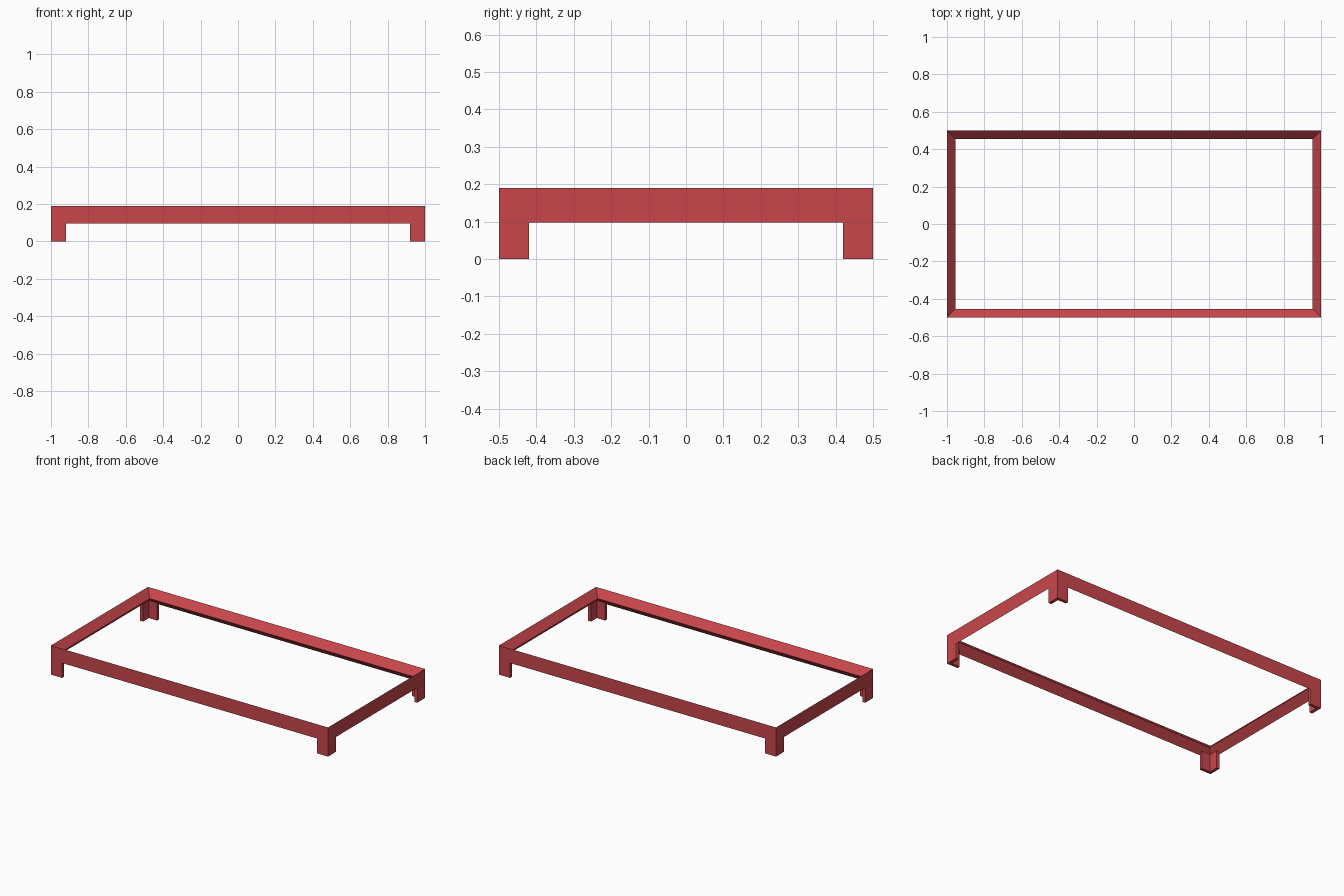
import bpy
import bmesh

cube = bpy.data.objects.get("Cube")
if cube:
    bpy.data.objects.remove(cube, do_unlink=True)

HALF_X, HALF_Y = 1.0, 0.5
TOP, MIDDLE, UNDER = 0.19, 0.143, 0.097
RAIL_DEPTH = 0.045
LEG_WIDTH, LEG_THICK, LEG_TOP = 0.08, 0.02, 0.115

red = bpy.data.materials.new("warm_red")
red.use_nodes = True
colour = (0.58, 0.062, 0.071, 1)
red.diffuse_color = colour
red.node_tree.nodes["Principled BSDF"].inputs["Base Color"].default_value = colour


def finish(name, bm):
    bmesh.ops.recalc_face_normals(bm, faces=bm.faces)
    mesh = bpy.data.meshes.new(name)
    bm.to_mesh(mesh)
    bm.free()
    mesh.materials.append(red)
    obj = bpy.data.objects.new(name, mesh)
    bpy.context.collection.objects.link(obj)
    return obj


# Mitred rail frame: a triangular section swept around a rectangle
bm = bmesh.new()
section = [(0, TOP), (RAIL_DEPTH, MIDDLE), (0, UNDER)]
corners = [(-1, -1), (1, -1), (1, 1), (-1, 1)]
rings = [[bm.verts.new((sx * (HALF_X - d), sy * (HALF_Y - d), z)) for d, z in section]
         for sx, sy in corners]
for i, ring in enumerate(rings):
    following = rings[(i + 1) % len(rings)]
    for j in range(len(section)):
        k = (j + 1) % len(section)
        bm.faces.new((ring[j], following[j], following[k], ring[k]))
finish("rail_frame", bm)

# L-shaped corner legs, flush with the outside of the frame
angle_profile = [(0, 0), (LEG_WIDTH, 0), (LEG_WIDTH, LEG_THICK),
                 (LEG_THICK, LEG_THICK), (LEG_THICK, LEG_WIDTH), (0, LEG_WIDTH)]
names = ["front_right_leg", "front_left_leg", "back_left_leg", "back_right_leg"]
for name, (sx, sy) in zip(names, corners):
    bm = bmesh.new()
    base = bm.faces.new([bm.verts.new((sx * (HALF_X - u), sy * (HALF_Y - v), 0))
                         for u, v in angle_profile])
    extruded = bmesh.ops.extrude_face_region(bm, geom=[base], use_keep_orig=True)
    top = [v for v in extruded["geom"] if isinstance(v, bmesh.types.BMVert)]
    bmesh.ops.translate(bm, verts=top, vec=(0, 0, LEG_TOP))
    finish(name, bm)
